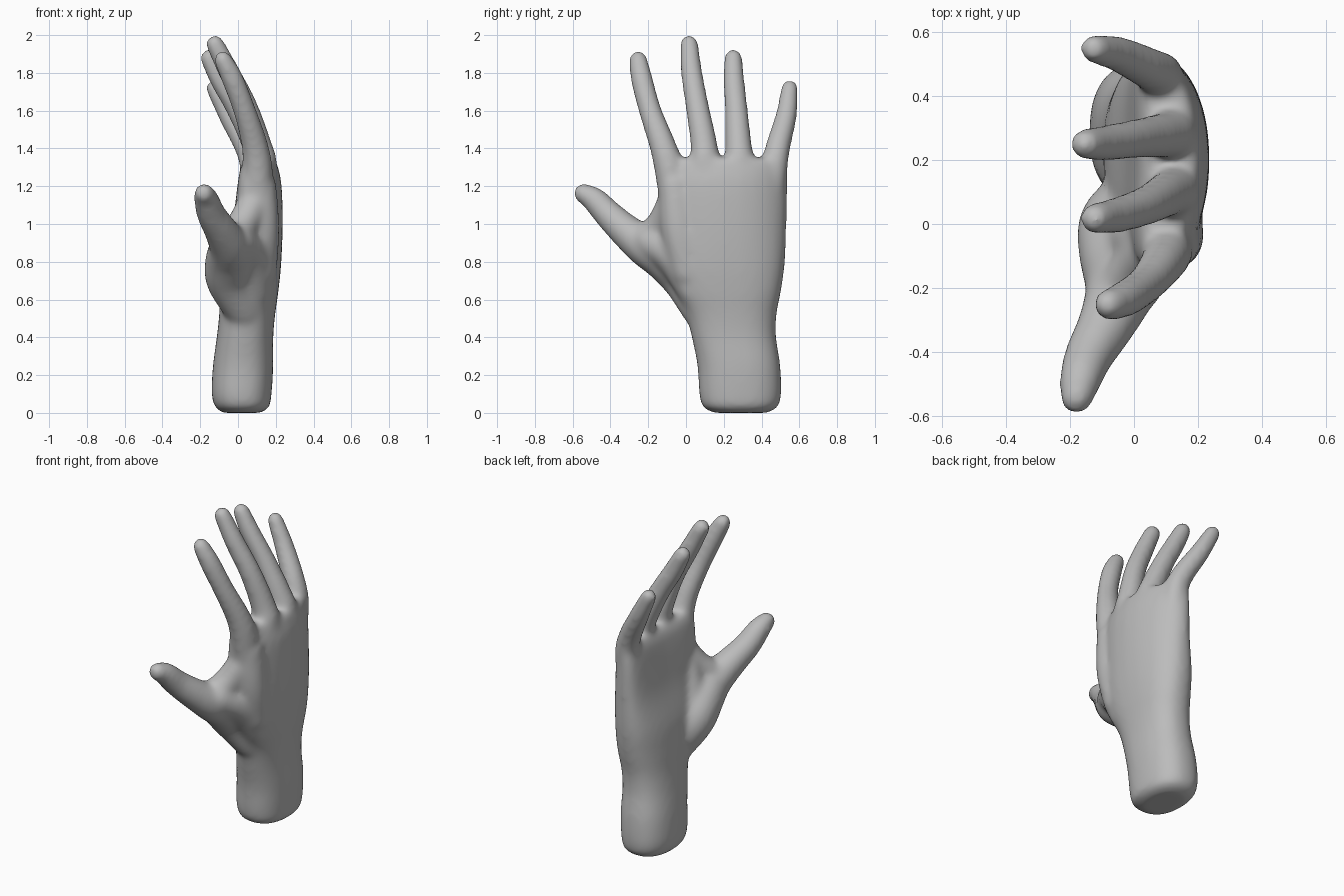
import bpy
import bmesh
import math
from mathutils import Vector

SIDES = 28

if "Cube" in bpy.data.objects:
    bpy.data.objects.remove(bpy.data.objects["Cube"], do_unlink=True)

clay = bpy.data.materials.new("plain grey")
clay.use_nodes = True
GREY = (0.5, 0.5, 0.5, 1)
clay.diffuse_color = GREY
clay.node_tree.nodes["Principled BSDF"].inputs["Base Color"].default_value = GREY


def smooth_path(rows, steps=6):
    """Catmull-Rom interpolation through rows of equal length."""
    rows = [Vector(r) for r in rows]
    padded = [2 * rows[0] - rows[1]] + rows + [2 * rows[-1] - rows[-2]]
    result = []
    for a, b, c, d in zip(padded, padded[1:], padded[2:], padded[3:]):
        for i in range(steps):
            t = i / steps
            result.append(0.5 * (2 * b + (c - a) * t
                                 + (2 * a - 5 * b + 4 * c - d) * t ** 2
                                 + (3 * b - a - 3 * c + d) * t ** 3))
    return result + [rows[-1]]


def loft(bm, rings):
    """Closed shell through rings of points."""
    loops = [[bm.verts.new(p) for p in ring] for ring in rings]
    faces = [bm.faces.new(loops[0][::-1]), bm.faces.new(loops[-1])]
    for low, high in zip(loops, loops[1:]):
        for i in range(SIDES):
            j = (i + 1) % SIDES
            faces.append(bm.faces.new((low[i], low[j], high[j], high[i])))
    bmesh.ops.recalc_face_normals(bm, faces=faces)


def palm_ring(row):
    """Rounded section, bowed toward the palm at both edges."""
    z, y_low, y_high, x_low, x_high, bow = row
    ring = []
    for i in range(SIDES):
        angle = math.tau * i / SIDES
        c, s = math.cos(angle), math.sin(angle)
        across = math.copysign(abs(c) ** 0.85, c)
        depth = math.copysign(abs(s) ** 0.85, s)
        ring.append(((x_low + x_high) / 2 + depth * (x_high - x_low) / 2 - bow * across ** 2,
                     (y_low + y_high) / 2 + across * (y_high - y_low) / 2, z))
    return ring


def digit(bm, points):
    """Round tube with varying radius and hemispherical ends."""
    path = smooth_path(points)
    centres = [Vector(p[:3]) for p in path]
    radii = [p[3] + 0.005 for p in path]
    rings = []

    def add_ring(centre, direction, radius):
        turn = direction.to_track_quat('Z', 'Y')
        rings.append([centre + turn @ Vector((radius * math.cos(math.tau * i / SIDES),
                                              radius * math.sin(math.tau * i / SIDES), 0))
                      for i in range(SIDES)])

    def add_cap(centre, direction, radius, angles):
        for a in angles:
            add_ring(centre + direction * radius * math.sin(a), direction, radius * math.cos(a))

    bend = [math.radians(a) for a in (20, 40, 60, 78, 87)]
    last = len(centres) - 1
    for i, centre in enumerate(centres):
        direction = (centres[min(i + 1, last)] - centres[max(i - 1, 0)]).normalized()
        if i == 0:
            add_cap(centre, direction, radii[0], [-a for a in reversed(bend)])
        add_ring(centre, direction, radii[i])
        if i == last:
            add_cap(centre, direction, radii[i], bend)
    loft(bm, rings)


# Wrist and palm: height, y range, x range, bow
palm = [
    (0, .15, .43, -.08, .12, 0), (.03, .09, .485, -.12, .165, 0),
    (.1, .07, .505, -.14, .178, 0), (.25, .06, .5, -.133, .187, 0),
    (.4, .03, .478, -.113, .187, 0), (.52, 0, .48, -.1, .197, 0),
    (.65, -.06, .505, -.095, .215, 0), (.8, -.11, .525, -.08, .23, .015),
    (1, -.13, .533, -.03, .237, .04), (1.2, -.145, .538, 0, .232, .055),
    (1.3, -.135, .535, .02, .213, .055), (1.35, -.11, .51, .05, .195, .055),
]

# Digits: x, y, z, radius
thumb = [(.03, .08, .55, .1), (-.045, 0, .71, .122), (-.045, -.1, .815, .122),
         (-.045, -.21, .88, .105), (-.09, -.32, .965, .085), (-.14, -.41, 1.05, .073),
         (-.167, -.485, 1.128, .063), (-.18, -.544, 1.163, .049)]
index_finger = [(.105, -.06, 1, .06), (.105, -.085, 1.27, .075), (.088, -.125, 1.42, .066),
                (.035, -.19, 1.6, .056), (-.03, -.235, 1.77, .054), (-.08, -.253, 1.87, .045)]
middle_finger = [(.13, .09, 1.05, .06), (.13, .1, 1.3, .075), (.107, .095, 1.42, .067),
                 (.043, .06, 1.62, .058), (-.045, .03, 1.8, .053), (-.122, .017, 1.953, .045)]
ring_finger = [(.13, .29, 1.05, .06), (.125, .285, 1.3, .073), (.09, .278, 1.42, .066),
               (.003, .267, 1.6, .057), (-.09, .253, 1.76, .053), (-.152, .25, 1.878, .045)]
little_finger = [(.09, .45, 1, .05), (.085, .465, 1.27, .066), (.05, .485, 1.4, .062),
                 (-.045, .53, 1.57, .053), (-.125, .549, 1.72, .042)]

# Flesh joining the thumb to the palm and the index knuckle
thumb_web = [(-.035, -.2, .92, .08), (.025, -.125, 1, .08), (.08, -.075, 1.1, .08)]
thumb_back = [(.09, .05, .65, .09), (.06, -.06, .83, .1), (-.005, -.19, .91, .09)]
thumb_pad = [(.01, .1, .68, .1), (.005, -.02, .85, .1), (.05, -.055, 1.02, .085)]
index_back = [(.11, .01, .75, .09), (.12, -.035, .97, .095), (.12, -.06, 1.2, .08)]

bm = bmesh.new()
loft(bm, [palm_ring(row) for row in smooth_path(palm)])
for points in (thumb, index_finger, middle_finger, ring_finger, little_finger,
               thumb_web, thumb_back, thumb_pad, index_back):
    digit(bm, points)

mesh = bpy.data.meshes.new("hand")
bm.to_mesh(mesh)
bm.free()
mesh.materials.append(clay)
hand = bpy.data.objects.new("hand", mesh)
bpy.context.collection.objects.link(hand)

# Fuse the shells into one skin and soften the webs between fingers
fuse = hand.modifiers.new("fuse", 'REMESH')
fuse.mode = 'VOXEL'
fuse.voxel_size = 0.013
fuse.use_smooth_shade = True
soften = hand.modifiers.new("soften", 'SMOOTH')
soften.factor = 0.5
soften.iterations = 28

bpy.context.view_layer.objects.active = hand
hand.select_set(True)
for name in ("fuse", "soften"):
    bpy.ops.object.modifier_apply(modifier=name)
bpy.ops.object.shade_smooth()
